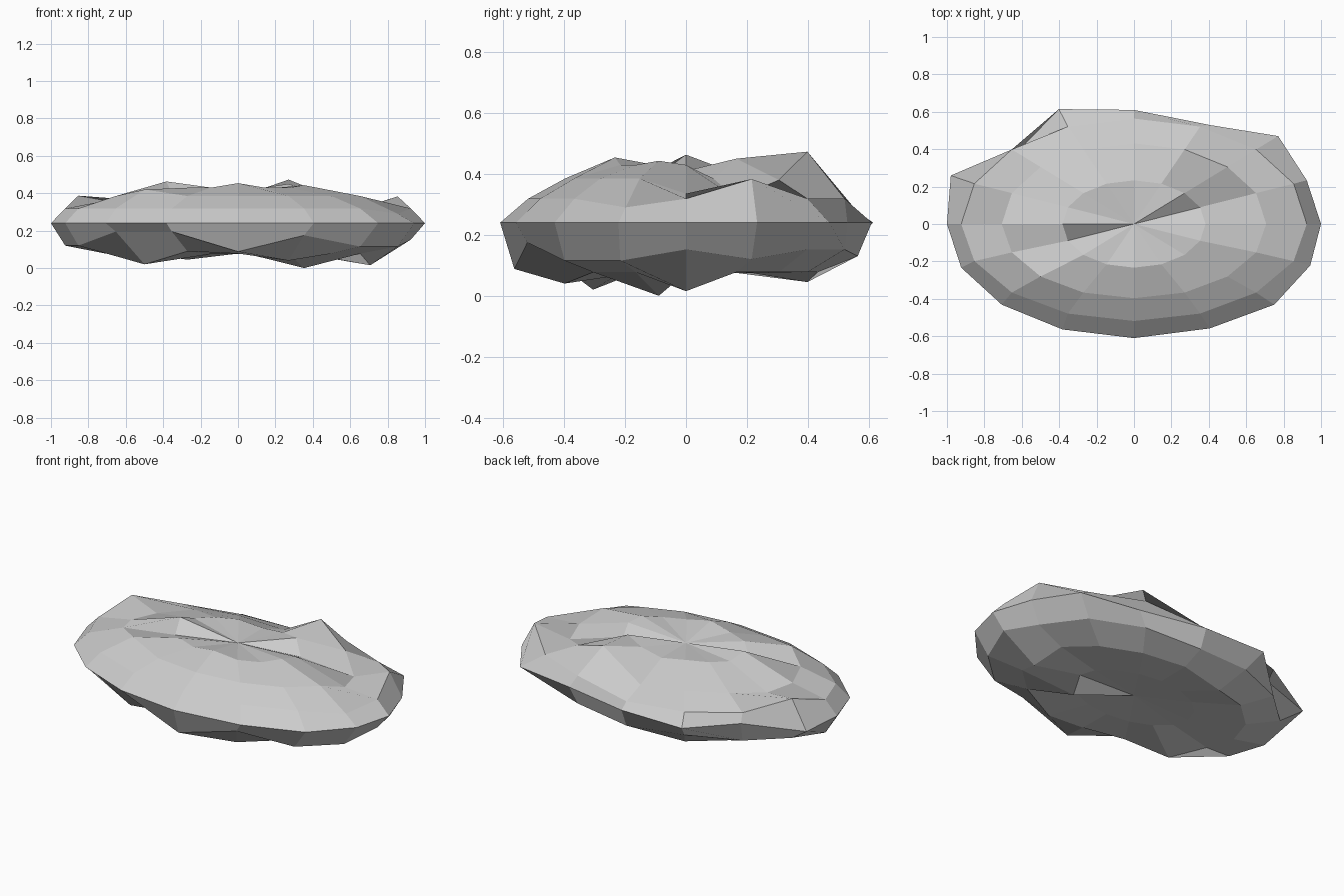
import bpy, bmesh
from math import sin, cos, radians

if "Cube" in bpy.data.objects:
    bpy.data.objects.remove(bpy.data.objects["Cube"])

SEG, RINGS = 16, 7
DEPTH, MID = .61, .24

# chipped or bulging corners above and below the rim: ring -> {segment: height}
CHIPS = {
    1: {1: .385, 2: .45, 4: .41, 8: .463, 9: .397, 12: .454, 15: .443},
    2: {0: .335, 1: .32, 2: .38, 3: .473, 4: .325, 5: .35, 6: .36, 7: .35, 8: .36, 10: .42},
    3: {1: .383, 4: .275, 5: .29, 7: .387, 15: .29},
    5: {1: .12, 4: .13, 8: .12, 9: .12, 10: .195, 11: .195, 12: .088, 13: .175, 14: .115, 15: .115},
    6: {0: .015, 5: .045, 10: .02, 11: .09, 13: .04},
    7: {15: 0},
}
# uneven rim: segment -> stretch along x and y
RIM = {2: (1.09, 1.09), 3: (1.05, .94), 5: (1.05, 1.09), 6: (.89, .88),
       7: (1.06, 1.11), 13: (1.06, .99), 14: (1.06, 1), 15: (1.02, .95)}


def corner(ring, seg):
    t, a = radians(22.5 * ring), radians(22.5 * seg)
    x, y = sin(t) * cos(a), DEPTH * sin(t) * sin(a)
    if ring == 4:
        sx, sy = RIM.get(seg, (1, 1))
        x, y = x * sx, y * sy
    elif ring in (2, 3) and y < 0:
        y *= .92                      # upper front is drawn in a little
    z = max(MID + cos(t) * (.205 if ring < 4 else .23), .075)
    return x, y, CHIPS.get(ring, {}).get(seg, z)


# flat oval rock: rings of corners bridged with quads and closed by two dented poles
bm = bmesh.new()
top = bm.verts.new((0, 0, .41))
rings = [[bm.verts.new(corner(k + 1, s)) for s in range(SEG)] for k in range(RINGS)]
bottom = bm.verts.new((0, 0, .088))
for s in range(SEG):
    n = (s + 1) % SEG
    bm.faces.new((top, rings[0][s], rings[0][n]))
    bm.faces.new((bottom, rings[-1][n], rings[-1][s]))
    for upper, lower in zip(rings, rings[1:]):
        bm.faces.new((upper[s], lower[s], lower[n], upper[n]))
bmesh.ops.recalc_face_normals(bm, faces=bm.faces)

mesh = bpy.data.meshes.new("flat_rock")
bm.to_mesh(mesh)
bm.free()
bpy.context.collection.objects.link(bpy.data.objects.new("flat_rock", mesh))
